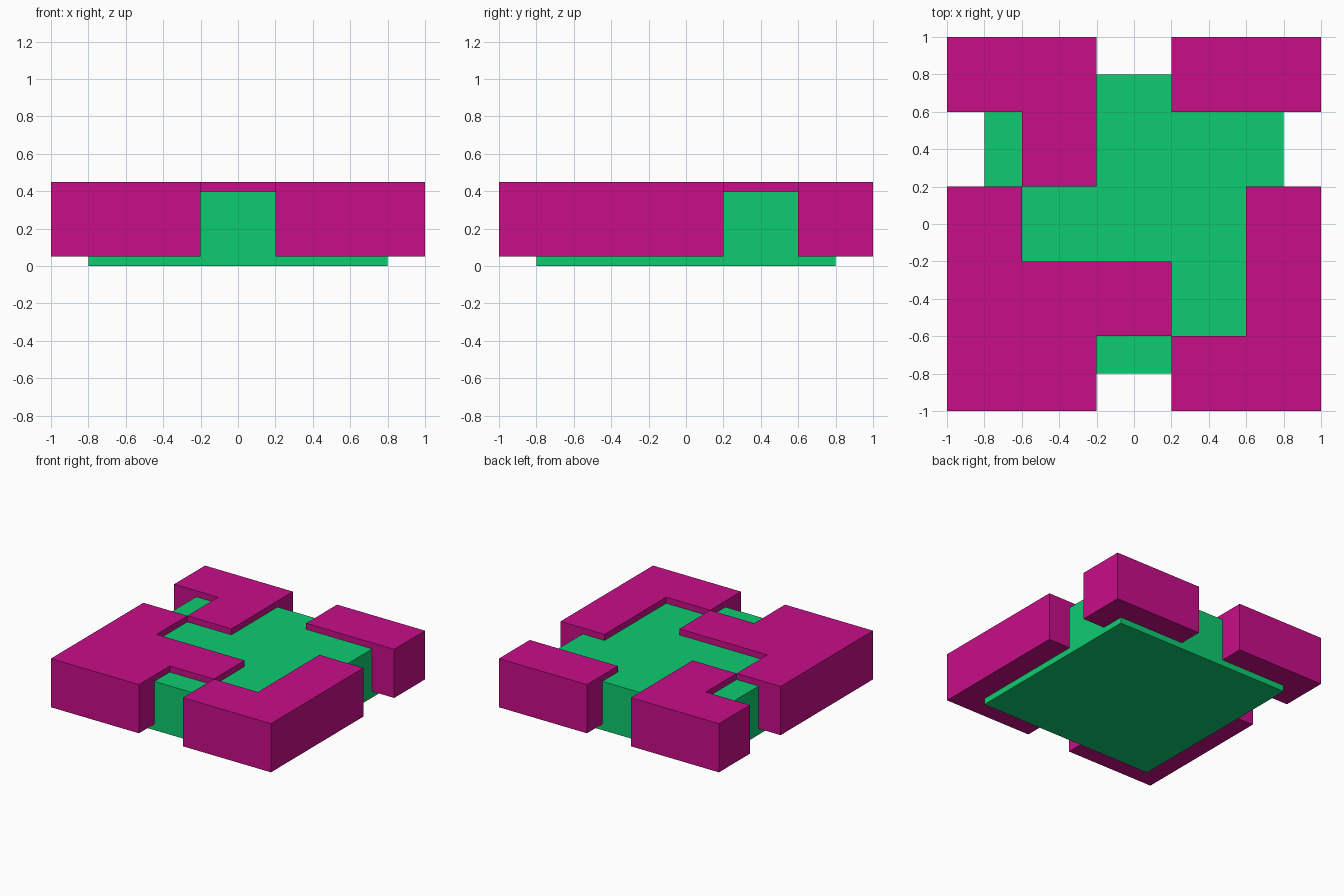
import bpy
import bmesh

if "Cube" in bpy.data.objects:
    bpy.data.objects.remove(bpy.data.objects["Cube"])

CELL = 0.4


def material(name, color):
    mat = bpy.data.materials.new(name)
    mat.diffuse_color = color
    mat.use_nodes = True
    mat.node_tree.nodes["Principled BSDF"].inputs["Base Color"].default_value = mat.diffuse_color
    return mat


def prism(name, outline, z0, z1, mat):
    """Extrude a counter-clockwise outline from z0 to z1."""
    bm = bmesh.new()
    base = bm.faces.new([bm.verts.new((x, y, z0)) for x, y in outline])
    top = bmesh.ops.extrude_face_region(bm, geom=[base], use_keep_orig=True)
    verts = [g for g in top["geom"] if isinstance(g, bmesh.types.BMVert)]
    bmesh.ops.translate(bm, verts=verts, vec=(0, 0, z1 - z0))
    bmesh.ops.recalc_face_normals(bm, faces=bm.faces)
    mesh = bpy.data.meshes.new(name)
    bm.to_mesh(mesh)
    bm.free()
    mesh.materials.append(mat)
    obj = bpy.data.objects.new(name, mesh)
    bpy.context.collection.objects.link(obj)


green = material("green", (0.004, 0.60, 0.16, 1))
magenta = material("magenta", (0.58, 0.004, 0.25, 1))

# Green core slab
prism("core_slab", [(-0.8, -0.8), (0.8, -0.8), (0.8, 0.8), (-0.8, 0.8)], 0, 0.4, green)

# Raised corner pieces, outlined in cells of a 5 x 5 grid (0,0 = front left)
pieces = {
    "back_left_piece": [(0, 5), (0, 4), (1, 4), (1, 3), (2, 3), (2, 5)],
    "back_right_piece": [(3, 4), (5, 4), (5, 5), (3, 5)],
    "front_left_piece": [(0, 3), (0, 0), (2, 0), (2, 1), (3, 1), (3, 2), (1, 2), (1, 3)],
    "front_right_piece": [(3, 0), (5, 0), (5, 3), (4, 3), (4, 1), (3, 1)],
}
for name, cells in pieces.items():
    outline = [(x * CELL - 1, y * CELL - 1) for x, y in cells]
    prism(name, outline, 0.05, 0.45, magenta)
